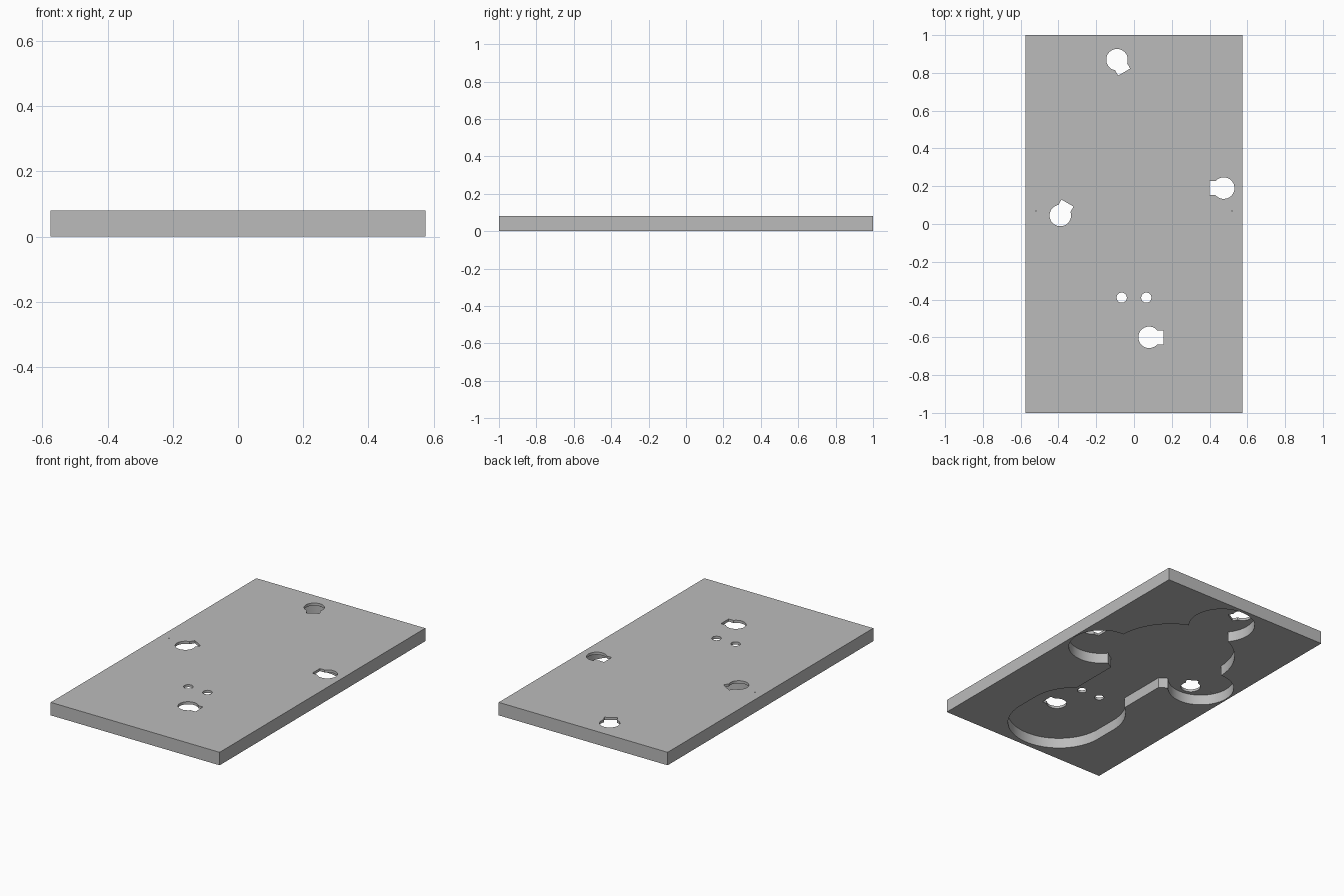
import bpy
import bmesh
from math import cos, sin, pi, radians
from mathutils import Matrix, Vector

if "Cube" in bpy.data.objects:
    bpy.data.objects.remove(bpy.data.objects["Cube"])

WIDTH, LENGTH, THICK = 1.15, 2.0, 0.08
POCKET_DEPTH = 0.064
cutters = []


def prism(name, outline, z0, z1):
    """Extrude a flat outline between two heights."""
    bm = bmesh.new()
    face = bm.faces.new([bm.verts.new((x, y, z0)) for x, y in outline])
    ext = bmesh.ops.extrude_face_region(bm, geom=[face])
    top = [v for v in ext["geom"] if isinstance(v, bmesh.types.BMVert)]
    bmesh.ops.translate(bm, verts=top, vec=(0, 0, z1 - z0))
    bmesh.ops.recalc_face_normals(bm, faces=bm.faces)
    mesh = bpy.data.meshes.new(name)
    bm.to_mesh(mesh)
    bm.free()
    obj = bpy.data.objects.new(name, mesh)
    bpy.context.collection.objects.link(obj)
    return obj


def circle(x, y, r, n=64, stretch=0.0):
    """Circle, or a slot when stretched along y."""
    pts = []
    for i in range(n):
        a = 2 * pi * (i + 0.5) / n
        pts.append((x + r * cos(a), y + r * sin(a) + (stretch if sin(a) > 0 else -stretch)))
    return pts


def rect(x0, x1, y0, y1):
    return [(x0, y0), (x1, y0), (x1, y1), (x0, y1)]


def cut(name, outline, z1):
    obj = prism(name, outline, -0.1, z1)
    obj.hide_render = True
    cutters.append(obj)


def key_hole(x, y, angle):
    """Round hole with a square notch pointing along the angle."""
    cut("key_round", circle(x, y, 0.057, 48), 0.2)
    turn = Matrix.Rotation(radians(angle), 2)
    notch = [turn @ Vector(p) for p in rect(0, 0.076, -0.037, 0.037)]
    cut("key_notch", [(x + p.x, y + p.y) for p in notch], 0.2)


# Board
board = prism("board", rect(-WIDTH / 2, WIDTH / 2, -LENGTH / 2, LENGTH / 2), 0, THICK)

# Connected pocket in the underside
cut("body_pocket", circle(0, 0.33, 0.37, 96), POCKET_DEPTH)
cut("neck_pocket", rect(-0.18, 0.18, -0.5, 0.2), POCKET_DEPTH)
cut("end_pocket", circle(0, -0.605, 0.295, 96, 0.07), POCKET_DEPTH)
for x, y in ((0.375, 0.155), (-0.375, 0.155), (0, 0.79)):
    cut("lobe_pocket", circle(x, y, 0.19), POCKET_DEPTH)

# Keyed holes through the top
for x, y, angle in ((0.08, -0.6, 0), (0.475, 0.19, 180),
                    (-0.39, 0.045, 60), (-0.09, 0.87, -60)):
    key_hole(x, y, angle)

# Small round holes and pin holes
for side in (-1, 1):
    cut("small_hole", circle(side * 0.065, -0.39, 0.027, 32), 0.2)
    cut("pin_hole", circle(side * 0.52, 0.07, 0.003, 8), 0.2)

# Apply all cuts, then drop the cutters
for c in cutters:
    mod = board.modifiers.new(c.name, "BOOLEAN")
    mod.operation = "DIFFERENCE"
    mod.solver = "EXACT"
    mod.object = c
deps = bpy.context.evaluated_depsgraph_get()
deps.update()
result = bpy.data.meshes.new_from_object(board.evaluated_get(deps))
board.modifiers.clear()
board.data = result
result.name = "board"
for c in cutters:
    bpy.data.objects.remove(c)

# Colour
grey = bpy.data.materials.new("plain_grey")
grey.use_nodes = True
colour = (0.5, 0.5, 0.5, 1)
grey.diffuse_color = colour
grey.node_tree.nodes["Principled BSDF"].inputs["Base Color"].default_value = colour
result.materials.clear()
result.materials.append(grey)

bpy.ops.object.select_all(action="DESELECT")
board.select_set(True)
bpy.context.view_layer.objects.active = board
bpy.ops.object.shade_smooth_by_angle(angle=radians(30))
